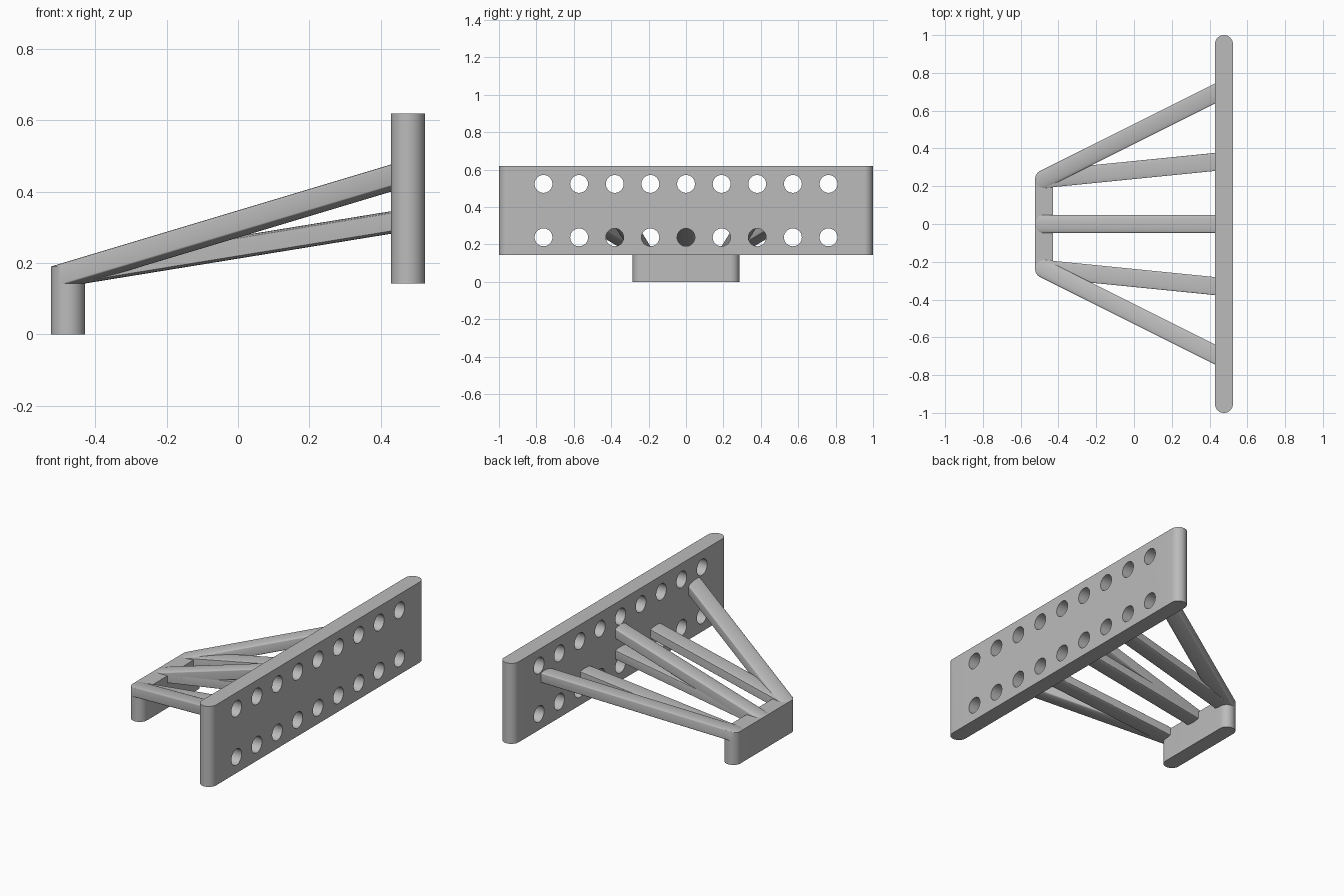
import bpy, bmesh, math

if "Cube" in bpy.data.objects:
    bpy.data.objects.remove(bpy.data.objects["Cube"])

U = 2 / 42          # bar radius; every size is a multiple of it
SEG = 48

grey = bpy.data.materials.new("plain grey")
grey.diffuse_color = (0.5, 0.5, 0.5, 1)
grey.use_nodes = True
grey.node_tree.nodes["Principled BSDF"].inputs["Base Color"].default_value = grey.diffuse_color


def disc_points(x, y, z0, z1):
    """Rim points of an upright disc (sizes in U)."""
    return [((x + math.cos(a)) * U, (y + math.sin(a)) * U, z * U)
            for z in (z0, z1)
            for a in (2 * math.pi * i / SEG for i in range(SEG))]


def finish(name, bm):
    mesh = bpy.data.meshes.new(name)
    bm.to_mesh(mesh)
    bm.free()
    mesh.materials.append(grey)
    ob = bpy.data.objects.new(name, mesh)
    bpy.context.collection.objects.link(ob)
    return ob


def smooth(ob):
    bpy.ops.object.select_all(action='DESELECT')
    bpy.context.view_layer.objects.active = ob
    ob.select_set(True)
    bpy.ops.object.shade_smooth_by_angle(angle=math.radians(30))


def hull(name, a, b):
    """Bar stretched between two upright discs."""
    bm = bmesh.new()
    for p in disc_points(*a) + disc_points(*b):
        bm.verts.new(p)
    res = bmesh.ops.convex_hull(bm, input=bm.verts[:])
    loose = [v for v in bm.verts if not v.link_faces]
    bmesh.ops.delete(bm, geom=loose, context='VERTS')
    bmesh.ops.dissolve_limit(bm, angle_limit=0.002, verts=bm.verts[:], edges=bm.edges[:])
    bmesh.ops.recalc_face_normals(bm, faces=bm.faces[:])
    ob = finish(name, bm)
    smooth(ob)
    return ob


# Round-ended plates
plate = hull("perforated_plate", (10, -20, 3, 13), (10, 20, 3, 13))
hull("foot_plate", (-10, -5, 0, 4), (-10, 5, 0, 4))

# Two rows of nine holes through the tall plate
bm = bmesh.new()
for z in (5, 11):
    for i in range(-4, 5):
        vs = bmesh.ops.create_cone(bm, cap_ends=True, segments=SEG, radius1=U,
                                   radius2=U, depth=6 * U)["verts"]
        for v in vs:
            x, y, h = v.co
            v.co = (h + 10 * U, y + 4 * i * U, -x + z * U)
bmesh.ops.recalc_face_normals(bm, faces=bm.faces[:])
cutter = finish("hole_cutter", bm)
cutter.hide_render = True
cutter.hide_set(True)
mod = plate.modifiers.new("holes", 'BOOLEAN')
mod.object = cutter
mod.operation = 'DIFFERENCE'
mod.solver = 'EXACT'
bpy.context.view_layer.objects.active = plate
bpy.ops.object.modifier_apply(modifier=mod.name)
bpy.data.objects.remove(cutter)
smooth(plate)

# Fanned struts: steep upper set and shallow lower set
for label, spread, z in (("upper_strut", 15, 9), ("lower_strut", 7, 6.25)):
    for side, word in ((-1, "front"), (0, "middle"), (1, "back")):
        hull(f"{label}_{word}", (-10, 5 * side, 3, 4), (10, spread * side, z, z + 1))
